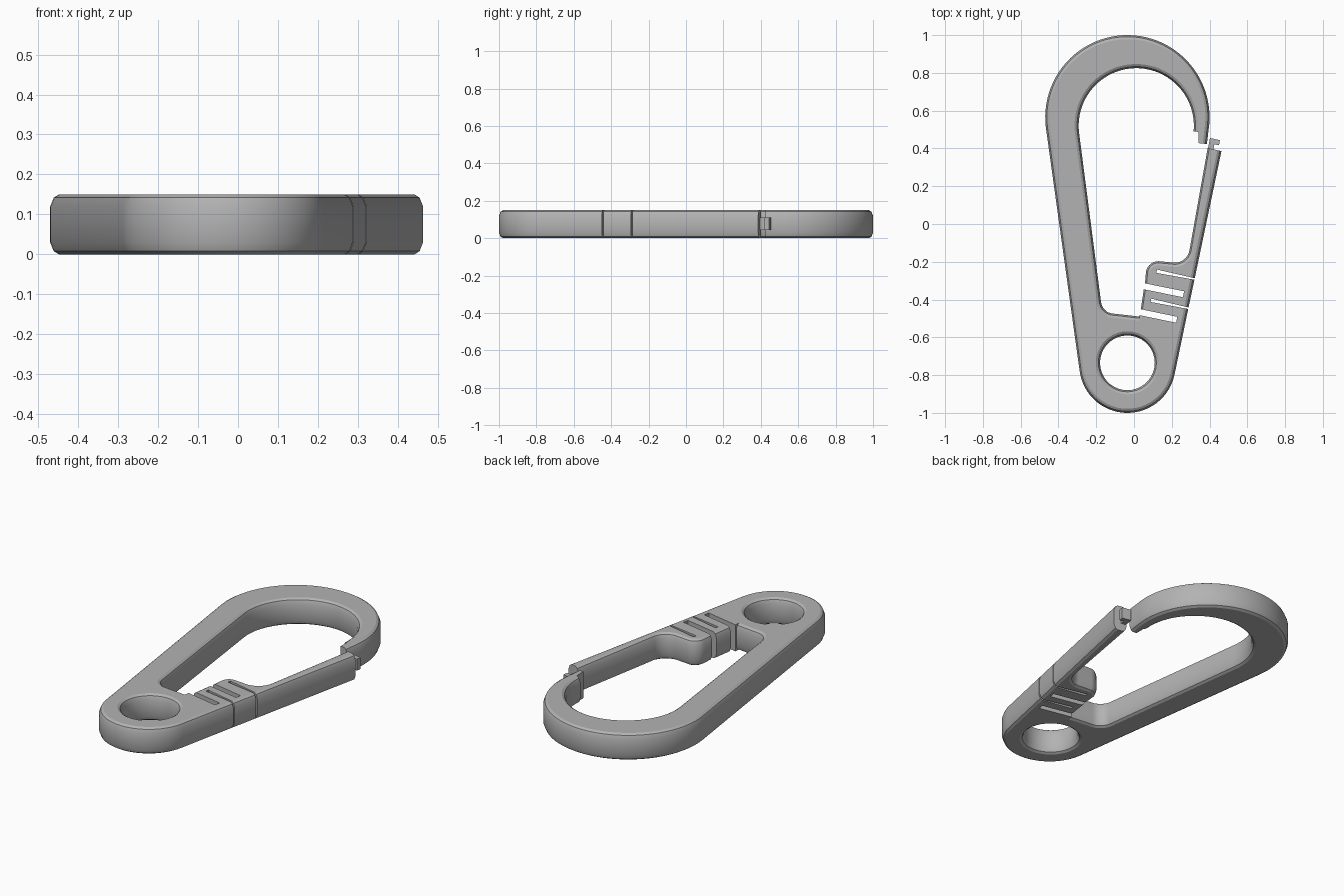
import bpy, bmesh
from math import sin, cos, radians
from mathutils import Vector

if "Cube" in bpy.data.objects:
    bpy.data.objects.remove(bpy.data.objects["Cube"])

HEIGHT = 0.15
EDGE = 0.022
# Rounded rim: (height, share of the inset) from bottom to top
RIM = [(0, 1), (0.008, 0.4), (0.03, 0)]
LAYERS = RIM + [(HEIGHT - z, k) for z, k in reversed(RIM)]

grey = bpy.data.materials.new("plain_grey")
grey.use_nodes = True
grey.diffuse_color = (0.45, 0.45, 0.45, 1)
grey.node_tree.nodes["Principled BSDF"].inputs["Base Color"].default_value = grey.diffuse_color


def arc(cx, cy, r, start, end, steps):
    angles = [radians(start + (end - start) * i / steps) for i in range(steps + 1)]
    return [(cx + r * cos(a), cy + r * sin(a)) for a in angles]


def slot(mouth, end, mouth_width, end_width):
    """Walls of a slot running from its mouth on the outline to its blind end."""
    a, b = Vector(mouth), Vector(end)
    d = (b - a).normalized()
    side = Vector((-d.y, d.x)) / 2
    return [tuple(p) for p in (a + side * mouth_width, b + side * end_width,
                               b - side * end_width, a - side * mouth_width)]


def inset(points, k, square):
    """Move each edge to its left by EDGE * k; edges listed in square stay put."""
    pts = [Vector(p) for p in points]
    n = len(pts)
    normals, amounts = [], []
    for i in range(n):
        d = (pts[(i + 1) % n] - pts[i]).normalized()
        normals.append(Vector((-d.y, d.x)))
        amounts.append(0 if i in square else EDGE * k)
    out = []
    for i, p in enumerate(pts):
        n1, n2, a1, a2 = normals[i - 1], normals[i], amounts[i - 1], amounts[i]
        det = n1.x * n2.y - n1.y * n2.x
        if abs(det) < 0.01:
            move = n2 * a2
        else:
            move = Vector((a1 * n2.y - a2 * n1.y, a2 * n1.x - a1 * n2.x)) / det
        out.append(p + move)
    return out


def solid(name, loops, layers):
    """Stack inset copies of (points, square edges) loops and cap both ends."""
    bm = bmesh.new()
    caps = [[], []]
    for points, square in loops:
        rings = [[bm.verts.new((p.x, p.y, z)) for p in inset(points, k, square)] for z, k in layers]
        n = len(points)
        for low, high in zip(rings, rings[1:]):
            for i in range(n):
                j = (i + 1) % n
                bm.faces.new((low[i], low[j], high[j], high[i]))
        for cap, ring in zip(caps, (rings[0], rings[-1])):
            cap += [bm.edges.get((ring[i], ring[(i + 1) % n])) for i in range(n)]
    for cap in caps:
        bmesh.ops.triangle_fill(bm, edges=cap, use_beauty=True, normal=(0, 0, 1))
    bmesh.ops.recalc_face_normals(bm, faces=bm.faces)
    mesh = bpy.data.meshes.new(name)
    bm.to_mesh(mesh)
    bm.free()
    mesh.materials.append(grey)
    obj = bpy.data.objects.new(name, mesh)
    bpy.context.collection.objects.link(obj)
    return obj


# Clip outline, counter-clockwise from the gate tip.
# Each piece: points, and how many of its first edges have no rounded rim
pieces = [
    # gate and the top of its spring block
    ([(0.463, 0.386), (0.39, 0.402)], 1),
    (arc(0.215, -0.125, 0.08, -12, -90, 8), 0),
    (arc(0.13, -0.265, 0.068, 90, 168, 8), 0),
    # slots opening to the inside
    (slot((0.055, -0.33), (0.262, -0.372), 0.032, 0.032), 3),
    (slot((0.033, -0.467), (0.226, -0.507), 0.032, 0.032), 4),
    # inside of the frame
    ([(0.029, -0.49)], 0),
    (arc(-0.105, -0.405, 0.07, 270, 188, 8), 0),
    (arc(0.012, 0.52, 0.305, 188, -5, 40), 0),
    # stepped nose that meets the gate
    ([(0.316, 0.491), (0.342, 0.487), (0.342, 0.428), (0.386, 0.423)], 3),
    # outside of the frame
    (arc(-0.035, 0.565, 0.435, -9, 187, 48), 0),
    (arc(-0.035, -0.745, 0.255, 187, 348, 36), 0),
    # thin slots opening to the outside
    (slot((0.288, -0.446), (0.09, -0.404), 0.008, 0.018), 3),
    (slot((0.3208, -0.291), (0.12, -0.25), 0.008, 0.018), 3),
]
outline, square_edges = [], set()
for points, count in pieces:
    square_edges |= {len(outline) + i for i in range(count)}
    outline += points
ring_hole = list(reversed(arc(-0.035, -0.735, 0.145, 0, 350, 35)))

clip = solid("clip_body", [(outline, square_edges), (ring_hole, set())], LAYERS)
bpy.context.view_layer.objects.active = clip
clip.select_set(True)
bpy.ops.object.shade_smooth_by_angle(angle=radians(22))

# Small hooked key on the gate tip
key = [(0.39, 0.39), (0.42, 0.385), (0.424, 0.422), (0.45, 0.417), (0.455, 0.444), (0.402, 0.455)]
solid("gate_key", [(key, set())], [(0.045, 0), (0.11, 0)])
